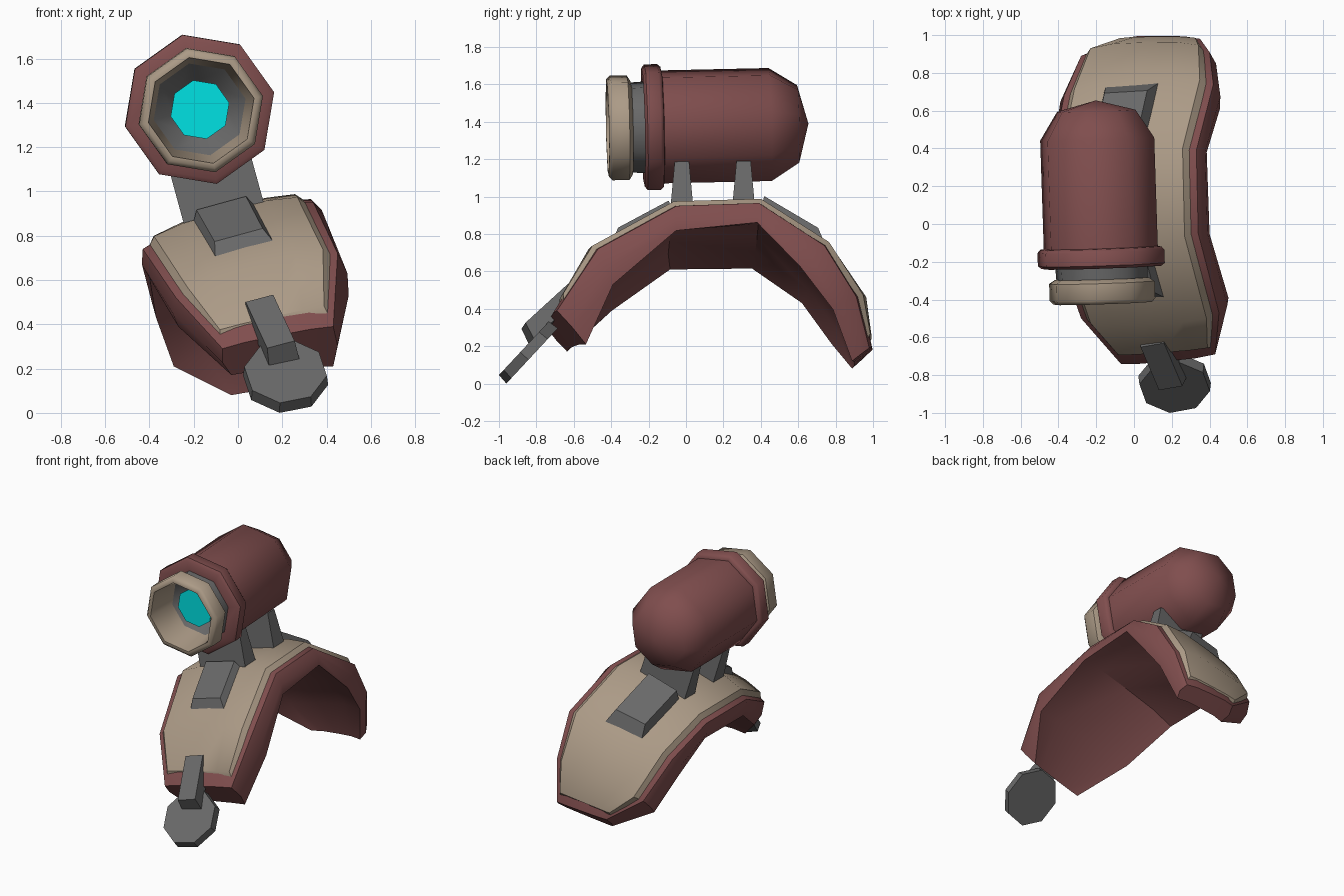
import bpy, bmesh, math
from mathutils import Vector

if "Cube" in bpy.data.objects:
    bpy.data.objects.remove(bpy.data.objects["Cube"])


def material(name, rgb):
    m = bpy.data.materials.new(name)
    m.diffuse_color = (*rgb, 1)
    m.use_nodes = True
    m.node_tree.nodes["Principled BSDF"].inputs["Base Color"].default_value = m.diffuse_color
    return m


RED = material("dull_red", (0.216, 0.076, 0.076))
CREAM = material("cream", (0.41, 0.325, 0.24))
GREY = material("grey", (0.14, 0.14, 0.14))
CYAN = material("cyan", (0.0, 0.80, 0.81))


def build(name, verts, faces, mat, smooth=None):
    bm = bmesh.new()
    vs = [bm.verts.new(v) for v in verts]
    for f in faces:
        bm.faces.new([vs[i] for i in f])
    bmesh.ops.remove_doubles(bm, verts=bm.verts, dist=1e-5)
    bmesh.ops.recalc_face_normals(bm, faces=bm.faces)
    me = bpy.data.meshes.new(name)
    bm.to_mesh(me)
    bm.free()
    me.materials.append(mat)
    ob = bpy.data.objects.new(name, me)
    bpy.context.collection.objects.link(ob)
    if smooth:
        bpy.ops.object.select_all(action='DESELECT')
        ob.select_set(True)
        bpy.context.view_layer.objects.active = ob
        bpy.ops.object.shade_smooth_by_angle(angle=math.radians(smooth))
    return ob


def block(name, bottom, top, mat=GREY):
    """Six-sided block from two matching quads."""
    faces = [(3, 2, 1, 0), (4, 5, 6, 7)]
    faces += [(i, (i + 1) % 4, (i + 1) % 4 + 4, i + 4) for i in range(4)]
    return build(name, list(bottom) + list(top), faces, mat)


# ---- shoulder arch: stations from front to back, four rails ----
OUT_L = [(-.07, -.74, .29), (-.28, -.50, .52), (-.43, -.08, .74), (-.43, .38, .74),
         (-.37, .68, .58), (-.28, .89, .33), (-.05, .985, .17)]
OUT_R = [(.43, -.69, .39), (.45, -.47, .72), (.34, -.05, .95), (.33, .39, .965),
         (.42, .74, .738), (.40, .91, .465), (.35, .98, .19)]
IN_L = [(-.03, -.636, .171), (-.27, -.396, .39), (-.40, -.085, .61), (-.40, .353, .615),
        (-.37, .62, .43), (-.29, .78, .21), (-.03, .888, .08)]
IN_R = [(.43, -.535, .21), (.50, -.39, .53), (.40, -.053, .818), (.385, .38, .861),
        (.455, .61, .626), (.43, .786, .396), (.36, .888, .12)]


def surf(left, right, u, v, h=0.0):
    """Point on the arch: u along stations, v across, h outwards."""
    i = min(int(u), 5)
    a = Vector(left[i]).lerp(Vector(left[i + 1]), u - i)
    b = Vector(right[i]).lerp(Vector(right[i + 1]), u - i)
    j, k = max(0, round(u) - 1), min(6, round(u) + 1)
    along = (Vector(left[k]) + Vector(right[k])) - (Vector(left[j]) + Vector(right[j]))
    n = (b - a).cross(along).normalized()
    bulge = (.052 if 0.5 < u < 5.5 else .015) * (1 - (2 * v - 1) ** 4)
    return a.lerp(b, v) + n * (bulge + h)


# Red shell: closed section with swollen rims at every station, capped at both ends
V = [0, .2, .5, .8, 1]
verts, faces, n = [], [], 12
for s in range(7):
    outer = [surf(OUT_L, OUT_R, s, v) for v in V]
    inner = [surf(IN_L, IN_R, s, v) for v in reversed(V)]
    side = (outer[-1] - outer[0]).normalized() * .02
    rim_r = (outer[-1] + inner[0]) / 2 + side
    rim_l = (outer[0] + inner[-1]) / 2 - side
    verts += outer + [rim_r] + inner + [rim_l]
for s in range(6):
    for i in range(n):
        j = (i + 1) % n
        faces.append((s * n + i, s * n + j, s * n + n + j, s * n + n + i))
for s in (0, 6):
    o = s * n
    faces += [(o + i, o + i + 1, o + 9 - i, o + 10 - i) for i in range(4)]
    faces += [(o + 4, o + 5, o + 6), (o + 10, o + 11, o)]
build("shoulder_shell", verts, faces, RED, 36)

# Cream plate: raised panel with bevelled rim, following the arch
U = [.16, 1, 2, 3, 4, 5, 5.84]
verts, faces = [], []
n = 7
for u in U:
    inner = min(max(u, .26), 5.74)
    verts.append(surf(OUT_L, OUT_R, u, .04, -.01))
    verts += [surf(OUT_L, OUT_R, inner, v, .018) for v in (.08, .25, .5, .75, .92)]
    verts.append(surf(OUT_L, OUT_R, u, .96, -.01))
for s in range(6):
    for i in range(n - 1):
        faces.append((s * n + i, s * n + i + 1, s * n + n + i + 1, s * n + n + i))
for s in (0, 6):
    faces.append(tuple(s * n + i for i in range(n)))
build("shoulder_plate", verts, faces, CREAM, 36)


# ---- grey blocks lying on the plate in front of and behind the posts ----
def arch_block(name, u0, u1, v0, v1, h, du0, du1):
    def quad(a, b, c, d, hh):
        return [surf(OUT_L, OUT_R, u, v, hh) for u, v in ((a, c), (b, c), (b, d), (a, d))]
    block(name, quad(u0, u1, v0, v1, 0), quad(u0 + du0, u1 - du1, v0 + .04, v1 - .04, h))


arch_block("front_block", 1.28, 2.0, .31, .68, .06, .17, .0)
arch_block("back_block", 3.0, 4.0, .29, .66, .08, .0, .3)

# ---- posts carrying the lamp ----
for name, y in (("front_post", -.022), ("back_post", .308)):
    def post_quad(x0, z0, x1, z1, d):
        return [(x0, y - d, z0), (x1, y - d, z1), (x1, y + d, z1), (x0, y + d, z0)]
    block(name, post_quad(-.23, .80, .13, .90, .065), post_quad(-.32, 1.13, .05, 1.19, .038))

# ---- lamp: turned profiles about a slightly tilted axis ----
AXIS = Vector((-.033, 1, .022)).normalized()
BASE = Vector((-.18, 0, 1.375))
SIDE = Vector((1, 0, 0)) - AXIS * AXIS.x
SIDE.normalize()
UP = SIDE.cross(AXIS)


def lathe(name, profile, mat, smooth=50, closed=False):
    verts, faces, n = [], [], 8
    for r, t in profile:
        for k in range(n):
            a = math.radians(13 + 45 * k)
            verts.append(BASE + AXIS * t + (SIDE * math.cos(a) + UP * math.sin(a)) * r)
    m = len(profile)
    for s in range(m if closed else m - 1):
        p, q = s * n, (s + 1) % m * n
        for k in range(n):
            j = (k + 1) % n
            if profile[(s + 1) % m][0] < 1e-4:
                faces.append((p + k, p + j, q))
            else:
                faces.append((p + k, p + j, q + j, q + k))
    if mat == CYAN:
        faces.append(tuple(range(n)))
    return build(name, verts, faces, mat, smooth)


lathe("lamp_body", [(.22, -.22), (.325, -.23), (.345, -.215), (.345, -.145), (.33, -.128),
                    (.31, -.125), (.31, .45), (.213, .60), (0, .655)], RED)
lathe("lamp_neck", [(.23, -.295), (.247, -.295), (.252, -.21), (.22, -.20)], GREY)
lathe("lamp_ring", [(.245, -.42), (.268, -.42), (.287, -.40), (.287, -.31), (.255, -.29),
                    (.236, -.29), (.222, -.20), (.212, -.20)], CREAM, 50, closed=True)
lathe("lamp_socket", [(.213, -.205), (.12, -.10), (0, -.10)], GREY)
lathe("lamp_lens", [(.136, -.25), (.136, -.242), (0, -.242)], CYAN, 30)

# ---- front tab: bar and octagonal disc ----
d = Vector((.10, -.24, -.22)).normalized()
w = Vector((.97, .12, .21))
w = (w - d * w.dot(d)).normalized()
nrm = w.cross(d)
if nrm.z < 0:
    nrm = -nrm
a, b = Vector((.10, -.61, .485)), Vector((.20, -.845, .27))


def bar_quad(h, e, half):
    return [a - w * half + nrm * h, a + w * half + nrm * h,
            b + w * half + nrm * h + d * e, b - w * half + nrm * h + d * e]


block("tab_bar", bar_quad(-.05, .02, .072), bar_quad(.045, -.01, .065))

c, tilt = Vector((.215, -.845, .168)), Vector((0, .68, .73))
dn = Vector((0, -.73, .68))
verts = []
for h, r in ((-.03, 1), (.03, .97)):
    for k in range(8):
        t = math.radians(-8 + 45 * k)
        verts.append(c + Vector((math.cos(t) * r * .194, 0, 0)) + tilt * (math.sin(t) * r * .204) + dn * h)
faces = [tuple(range(8)), tuple(range(8, 16))]
faces += [(k, (k + 1) % 8, (k + 1) % 8 + 8, k + 8) for k in range(8)]
build("tab_disc", verts, faces, GREY)
